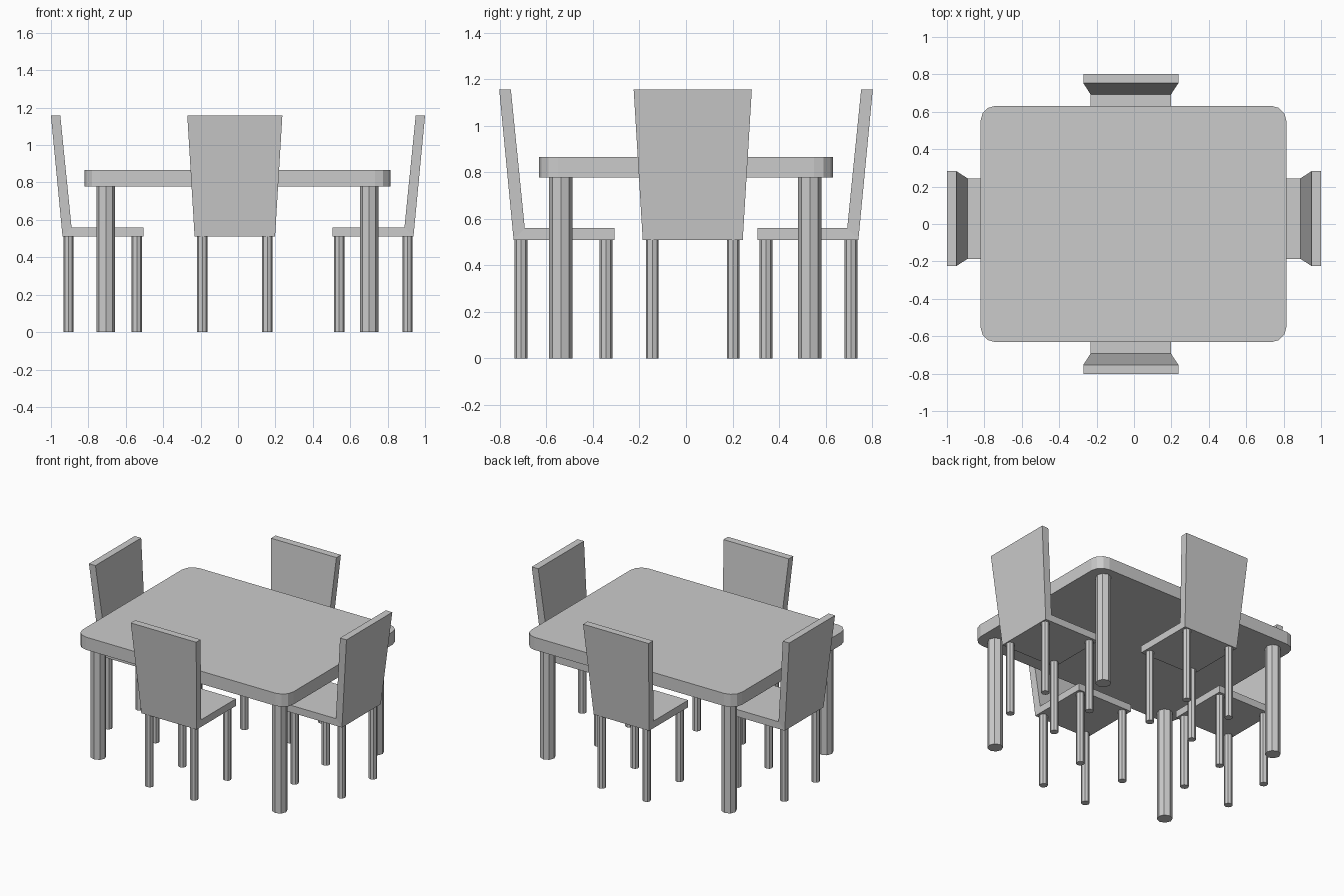
import bpy, bmesh
from math import pi, sin, cos
from mathutils import Matrix, Vector

if "Cube" in bpy.data.objects:
    bpy.data.objects.remove(bpy.data.objects["Cube"])


def add_object(name, bm):
    bmesh.ops.recalc_face_normals(bm, faces=bm.faces)
    mesh = bpy.data.meshes.new(name)
    bm.to_mesh(mesh)
    bm.free()
    ob = bpy.data.objects.new(name, mesh)
    bpy.context.collection.objects.link(ob)
    return ob


def extrude(name, outline, z0, z1):
    bm = bmesh.new()
    face = bm.faces.new([bm.verts.new((x, y, z0)) for x, y in outline])
    geom = bmesh.ops.extrude_face_region(bm, geom=[face])["geom"]
    verts = [g for g in geom if isinstance(g, bmesh.types.BMVert)]
    bmesh.ops.translate(bm, verts=verts, vec=(0, 0, z1 - z0))
    return add_object(name, bm)


def leg(name, x, y, radius, height):
    ring = [(x + radius * cos(i * pi / 4), y + radius * sin(i * pi / 4)) for i in range(8)]
    return extrude(name, ring, 0, height)


# Table top with rounded corners
TX, TY, R, CX = 0.818, 0.632, 0.082, -0.003
outline = []
for k, (sx, sy) in enumerate([(1, 1), (-1, 1), (-1, -1), (1, -1)]):
    for i in range(4):
        a = k * pi / 2 + i * pi / 6
        outline.append((CX + sx * (TX - R) + R * cos(a), sy * (TY - R) + R * sin(a)))
extrude("table_top", outline, 0.778, 0.867)

# Table legs
for sx in (-1, 1):
    for sy in (-1, 1):
        leg("table_leg", CX + sx * 0.704, -0.003 + sy * 0.535, 0.05, 0.778)

# Chair side profile: distance outward, height, half width
PROFILE = [(0.938, 0.51, 0.215), (0.504, 0.51, 0.215), (0.504, 0.56, 0.215),
           (0.890, 0.56, 0.215), (0.950, 1.157, 0.254), (1.0, 1.157, 0.254)]


def chair(name, angle, shift, centre):
    # The chair is built facing -x from the +x side, then turned into place
    turn = Matrix.Translation(centre) @ Matrix.Rotation(angle, 4, 'Z')
    bm = bmesh.new()
    sides = [[bm.verts.new((d - shift, s * w, z)) for d, z, w in PROFILE] for s in (-1, 1)]
    for side in sides:
        bm.faces.new((side[0], side[1], side[2], side[3]))
        bm.faces.new((side[0], side[3], side[4], side[5]))
    for i in range(6):
        j = (i + 1) % 6
        bm.faces.new((sides[0][i], sides[0][j], sides[1][j], sides[1][i]))
    bm.transform(turn)
    add_object(name + "_seat_and_back", bm)
    for d in (0.906, 0.541):
        for s in (-1, 1):
            p = turn @ Vector((d - shift, s * 0.174, 0))
            leg(name + "_leg", p.x, p.y, 0.0275, 0.51)


# Four chairs around the table
chair("right_chair", 0, 0, (0, 0.029, 0))
chair("left_chair", pi, 0, (0, 0.029, 0))
chair("back_chair", pi / 2, 0.197, (-0.017, 0, 0))
chair("front_chair", -pi / 2, 0.197, (-0.017, 0, 0))
